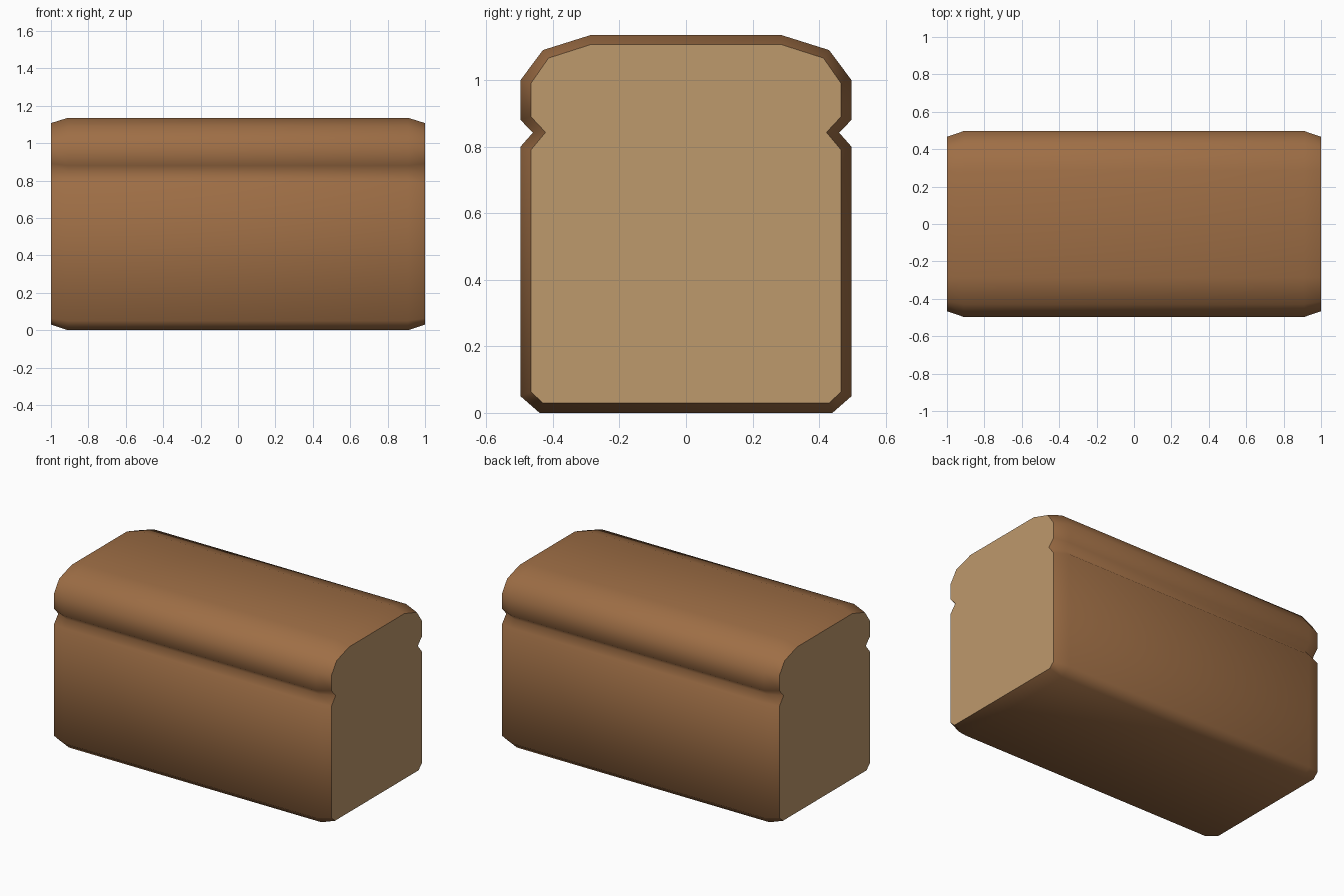
import bpy, bmesh

if "Cube" in bpy.data.objects:
    bpy.data.objects.remove(bpy.data.objects["Cube"])


def material(name, rgb):
    m = bpy.data.materials.new(name)
    m.diffuse_color = (*rgb, 1)
    m.use_nodes = True
    m.node_tree.nodes["Principled BSDF"].inputs["Base Color"].default_value = m.diffuse_color
    return m


# Half cross-sections (y, z), bottom to top: full loaf and its smaller cut ends
BODY = [(0.44, 0), (0.497, 0.05), (0.497, 0.80), (0.46, 0.842),
        (0.497, 0.88), (0.497, 1.0), (0.43, 1.09), (0.287, 1.135)]
END = [(0.43, 0.03), (0.466, 0.063), (0.466, 0.79), (0.422, 0.843),
       (0.466, 0.89), (0.466, 0.99), (0.413, 1.066), (0.285, 1.107)]

bm = bmesh.new()


def ring(x, half):
    # Mirror the half profile into a closed loop
    loop = half + [(-y, z) for y, z in reversed(half)]
    return [bm.verts.new((x, y, z)) for y, z in loop]


# Crust: lofted rings with tapered ends
rings = [ring(-1, END), ring(-0.91, BODY), ring(0.91, BODY), ring(1, END)]
n = len(rings[0])
for a, b in zip(rings, rings[1:]):
    for i in range(n):
        j = (i + 1) % n
        f = bm.faces.new((a[i], b[i], b[j], a[j]))
        f.smooth = True

# Crumb: flat cut faces at both ends
for loop in (rings[0], rings[-1]):
    f = bm.faces.new(loop)
    f.material_index = 1
    for e in f.edges:
        e.smooth = False

bmesh.ops.recalc_face_normals(bm, faces=bm.faces)
mesh = bpy.data.meshes.new("bread_loaf")
bm.to_mesh(mesh)
bm.free()
mesh.materials.append(material("crust brown", (0.342, 0.156, 0.060)))
mesh.materials.append(material("crumb tan", (0.515, 0.319, 0.150)))
bpy.context.collection.objects.link(bpy.data.objects.new("bread_loaf", mesh))
